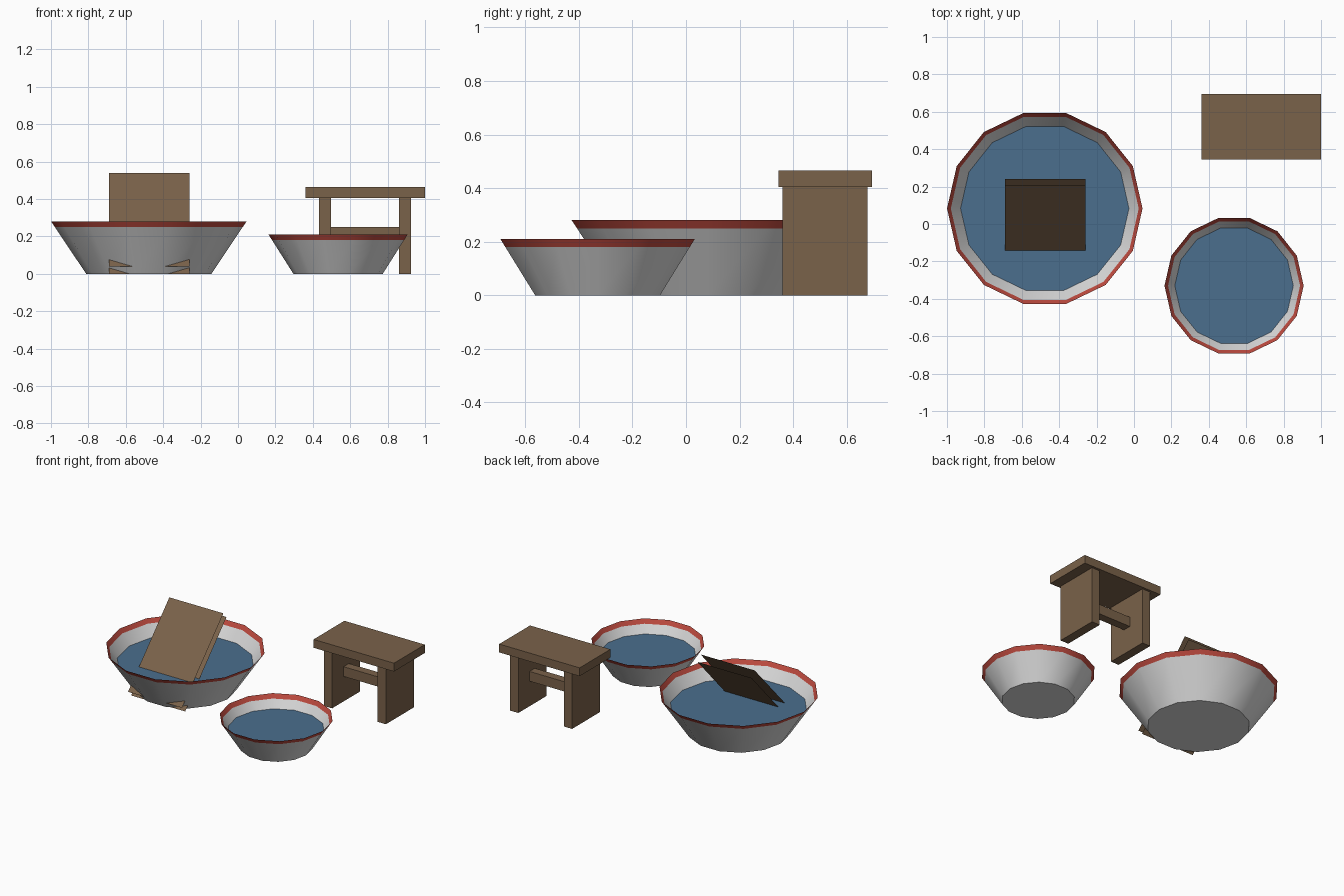
import bpy, bmesh, math
from mathutils import Vector

if "Cube" in bpy.data.objects:
    bpy.data.objects.remove(bpy.data.objects["Cube"], do_unlink=True)


def material(name, rgb):
    m = bpy.data.materials.new(name)
    m.use_nodes = True
    m.diffuse_color = (*rgb, 1)
    m.node_tree.nodes["Principled BSDF"].inputs["Base Color"].default_value = (*rgb, 1)
    return m


white = material("white enamel", (0.70, 0.70, 0.70))
red = material("red rim", (0.52, 0.07, 0.05))
blue = material("water blue", (0.069, 0.156, 0.27))
wood = material("brown wood", (0.195, 0.122, 0.068))

SIDES = 14


def finish(name, bm, *mats):
    mesh = bpy.data.meshes.new(name)
    bm.to_mesh(mesh)
    bm.free()
    obj = bpy.data.objects.new(name, mesh)
    bpy.context.collection.objects.link(obj)
    for m in mats:
        mesh.materials.append(m)
    return obj


def ring(bm, centre, radius, z):
    return [bm.verts.new((centre[0] + radius * math.cos(a), centre[1] + radius * math.sin(a), z))
            for a in (math.tau * i / SIDES for i in range(SIDES))]


def basin(name, centre, r_base, r_top, height, band, water_z):
    """Thin flared bowl with a painted rim band, and a sheet of water inside."""
    def radius(z):
        return r_base + (r_top - r_base) * z / height

    bm = bmesh.new()
    rings = [ring(bm, centre, radius(z), z) for z in (0, height - band, height)]
    bm.faces.new(rings[0][::-1])
    for level, (low, high) in enumerate(zip(rings, rings[1:])):
        for i in range(SIDES):
            j = (i + 1) % SIDES
            bm.faces.new((low[i], low[j], high[j], high[i])).material_index = level
    bowl = finish(name, bm, white, red)
    bpy.ops.object.select_all(action='DESELECT')
    bowl.select_set(True)
    bpy.context.view_layer.objects.active = bowl
    bpy.ops.object.shade_smooth_by_angle(angle=math.radians(30))

    bm = bmesh.new()
    bm.faces.new(ring(bm, centre, radius(water_z), water_z))
    finish(name + "_water", bm, blue)


def box(name, low, high):
    low, high = Vector(low), Vector(high)
    bm = bmesh.new()
    bmesh.ops.create_cube(bm, size=1)
    bmesh.ops.scale(bm, vec=high - low, verts=bm.verts)
    bmesh.ops.translate(bm, vec=(low + high) / 2, verts=bm.verts)
    finish(name, bm, wood)


# Basins
basin("large_basin", (-0.477, 0.083), 0.335, 0.5225, 0.28, 0.03, 0.172)
basin("small_basin", (0.535, -0.33), 0.239, 0.372, 0.21, 0.03, 0.123)

# Washboard: two parallel leaning sheets with open edges
bm = bmesh.new()
for dy, dz, flip in ((0, 0, 1), (0.036, -0.04, -1)):
    corners = [bm.verts.new((x, y + dy, z + dz)) for x, y, z in (
        (-0.69, -0.265, 0.04), (-0.26, -0.265, 0.04),
        (-0.26, 0.205, 0.54), (-0.69, 0.205, 0.54))]
    bm.faces.new(corners[::flip])
finish("washboard", bm, wood)

# Bench
box("bench_seat", (0.36, 0.345, 0.405), (1.0, 0.695, 0.465))
for side, x in (("right", 0.432), ("left", 0.86)):
    box("bench_leg_" + side, (x, 0.36, 0), (x + 0.065, 0.678, 0.405))
box("bench_stretcher", (0.495, 0.49, 0.18), (0.862, 0.55, 0.25))
